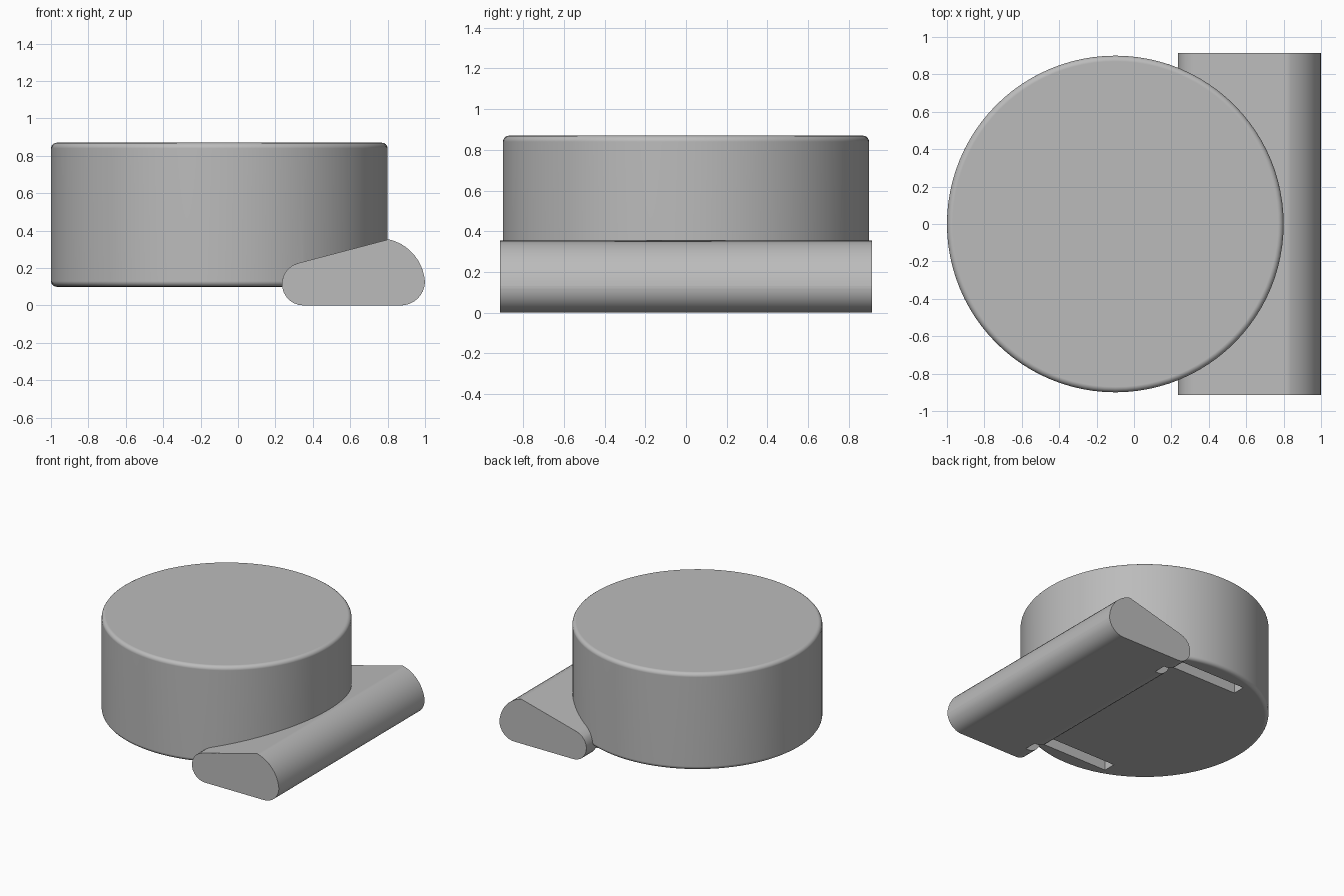
import bpy
import bmesh
from math import cos, sin, pi, radians

if "Cube" in bpy.data.objects:
    bpy.data.objects.remove(bpy.data.objects["Cube"], do_unlink=True)

# Single grey material
grey = bpy.data.materials.new("plain_grey")
grey.use_nodes = True
colour = (0.5, 0.5, 0.5, 1)
grey.diffuse_color = colour
grey.node_tree.nodes["Principled BSDF"].inputs["Base Color"].default_value = colour


def make_object(name, bm):
    bmesh.ops.recalc_face_normals(bm, faces=bm.faces)
    mesh = bpy.data.meshes.new(name)
    bm.to_mesh(mesh)
    bm.free()
    mesh.materials.append(grey)
    obj = bpy.data.objects.new(name, mesh)
    bpy.context.collection.objects.link(obj)
    return obj


def extrude_profile(name, points, axis, start, length):
    """Extrude a closed 2D outline along y or z."""
    bm = bmesh.new()
    verts = [bm.verts.new((u, start, v) if axis == "y" else (u, v, start))
             for u, v in points]
    face = bm.faces.new(verts)
    side = bmesh.ops.extrude_face_region(bm, geom=[face])
    moved = [g for g in side["geom"] if isinstance(g, bmesh.types.BMVert)]
    shift = (0, length, 0) if axis == "y" else (0, 0, length)
    bmesh.ops.translate(bm, verts=moved, vec=shift)
    return make_object(name, bm)


def arc(cx, cy, radius, start, end, steps):
    angles = [radians(start + (end - start) * i / steps) for i in range(steps + 1)]
    return [(cx + radius * cos(a), cy + radius * sin(a)) for a in angles]


def finish(obj, cutters):
    """Round the rims, cut the slots and smooth the curved sides."""
    bevel = obj.modifiers.new("rounded_rims", "BEVEL")
    bevel.width = 0.03
    bevel.segments = 4
    bevel.limit_method = "ANGLE"
    bevel.angle_limit = radians(60)
    for cutter in cutters:
        cut = obj.modifiers.new("slot", "BOOLEAN")
        cut.operation = "DIFFERENCE"
        cut.solver = "EXACT"
        cut.object = cutter
    bpy.ops.object.select_all(action="DESELECT")
    obj.select_set(True)
    bpy.context.view_layer.objects.active = obj
    for name in [m.name for m in obj.modifiers]:
        bpy.ops.object.modifier_apply(modifier=name)
    bpy.ops.object.shade_smooth_by_angle(angle=radians(35))
    normals = obj.modifiers.new("even_shading", "WEIGHTED_NORMAL")
    normals.keep_sharp = True


# Round drum
circle = arc(-0.1, 0, 0.9, 0, 360, 96)[:-1]
drum = extrude_profile("drum", circle, "z", 0.1, 0.77)

# Wedge-shaped bar with a rounded nose, running front to back
outline = (arc(0.35, 0.115, 0.115, 270, 105, 12)
           + arc(0.75, 0.11, 0.25, 77, 2, 10)
           + arc(0.87, 0.13, 0.13, 0, -90, 8))
bar = extrude_profile("support_bar", outline, "y", -0.915, 1.83)

# A pair of straight slots in the underside, crossing drum and bar
cutters = []
for side in (-1, 1):
    near, far = side * 0.68, side * 0.78
    corners = [(-0.38, near), (0.37, near), (0.37, far), (-0.38, far)]
    cutter = extrude_profile("slot_cutter", corners, "z", -0.1, 0.3)
    cutter.hide_render = True
    cutters.append(cutter)

for part in (drum, bar):
    finish(part, cutters)
for cutter in cutters:
    bpy.data.objects.remove(cutter, do_unlink=True)
